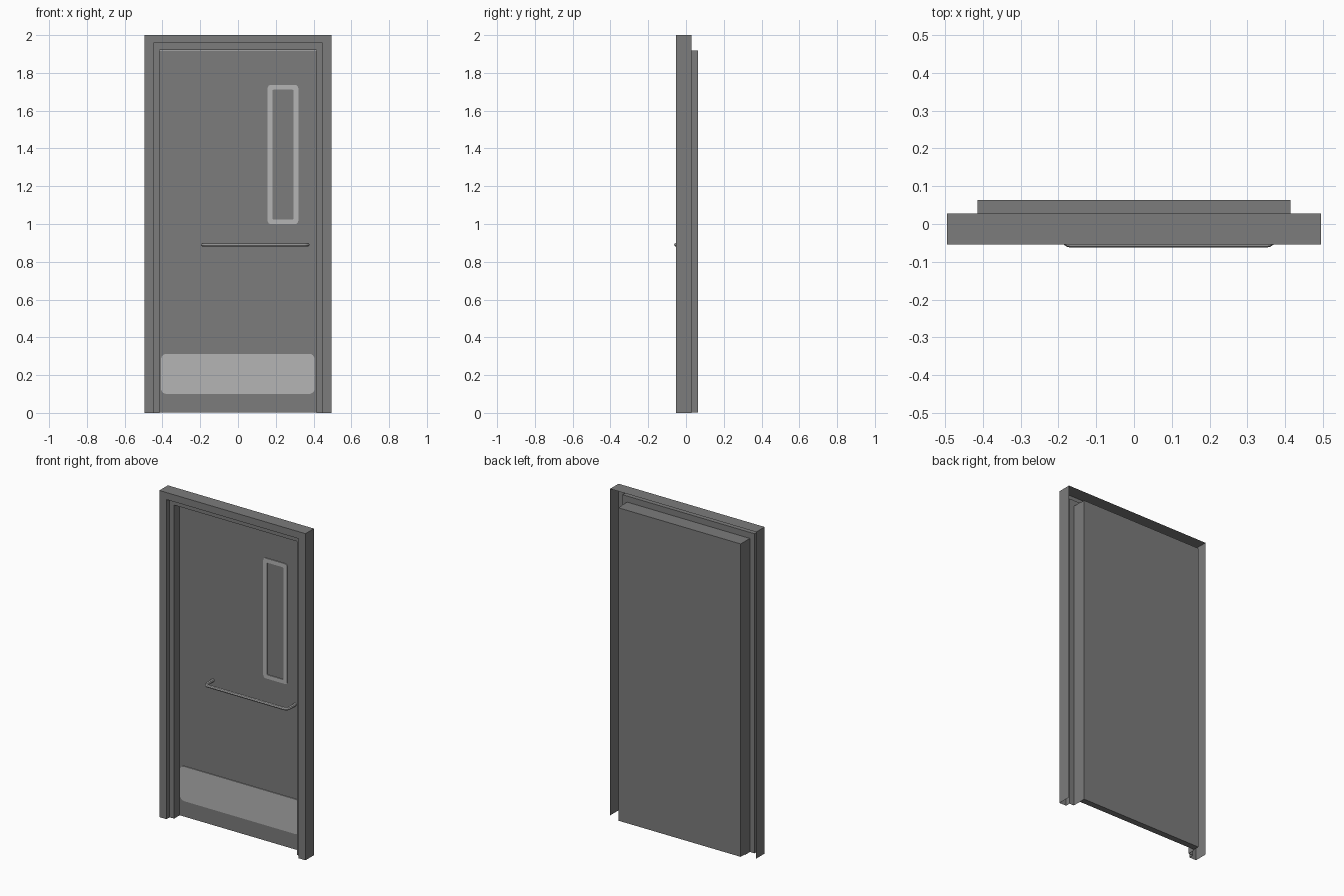
import bpy, bmesh, math

if "Cube" in bpy.data.objects:
    bpy.data.objects.remove(bpy.data.objects["Cube"])


def material(name, v):
    m = bpy.data.materials.new(name)
    m.diffuse_color = (v, v, v, 1)
    m.use_nodes = True
    m.node_tree.nodes["Principled BSDF"].inputs["Base Color"].default_value = m.diffuse_color
    return m


DARK = material("dark grey paint", 0.2)
LIGHT = material("light grey metal", 0.46)

SLAB_FRONT, SLAB_BACK = 0.025, 0.063


def finish(name, bm, mat):
    me = bpy.data.meshes.new(name)
    bm.to_mesh(me)
    bm.free()
    me.materials.append(mat)
    ob = bpy.data.objects.new(name, me)
    bpy.context.collection.objects.link(ob)
    return ob


def rounded(x0, x1, z0, z1, r, steps=4):
    """Rounded rectangle outline in the xz plane, counter-clockwise from the front."""
    pts = []
    corners = [(x1 - r, z0 + r, -90), (x1 - r, z1 - r, 0),
               (x0 + r, z1 - r, 90), (x0 + r, z0 + r, 180)]
    for cx, cz, a0 in corners:
        for i in range(steps + 1):
            a = math.radians(a0 + 90 * i / steps)
            pts.append((cx + r * math.cos(a), cz + r * math.sin(a)))
    return pts


def plate(name, outer, inner, thick, mat):
    """Thin plate on the door front, with an optional opening."""
    bm = bmesh.new()
    loops = []
    for pts in ([outer, inner] if inner else [outer]):
        loops.append([[bm.verts.new((x, y, z)) for x, z in pts]
                      for y in (SLAB_FRONT - thick, SLAB_FRONT)])
    n = len(outer)
    for front, back in loops:
        for i in range(n):
            j = (i + 1) % n
            bm.faces.new((front[i], back[i], back[j], front[j]))
    if inner:
        for k in (0, 1):
            a, b = loops[0][k], loops[1][k]
            for i in range(n):
                j = (i + 1) % n
                bm.faces.new((a[i], a[j], b[j], b[i]))
    else:
        bm.faces.new(loops[0][0])
        bm.faces.new(loops[0][1][::-1])
    bmesh.ops.recalc_face_normals(bm, faces=bm.faces)
    return finish(name, bm, mat)


# Door frame: folded sheet profile (half width, height, y) swept up, across and down
profile = [(0.495, 2.0, 0.028), (0.495, 2.0, -0.054), (0.447, 1.957, -0.054),
           (0.447, 1.957, -0.024), (0.416, 1.92, -0.024), (0.416, 1.92, 0.028)]
bm = bmesh.new()
rows = [[bm.verts.new(p) for p in ((-w, y, 0), (-w, y, h), (w, y, h), (w, y, 0))]
        for w, h, y in profile]
for a, b in zip(rows, rows[1:]):
    for i in range(3):
        bm.faces.new((a[i], a[i + 1], b[i + 1], b[i]))
finish("door_frame", bm, DARK)

# Door slab
bm = bmesh.new()
bmesh.ops.create_cube(bm, size=1)
for v in bm.verts:
    v.co = (v.co.x * 0.829,
            SLAB_BACK if v.co.y > 0 else SLAB_FRONT,
            1.919 if v.co.z > 0 else 0.003)
finish("door_slab", bm, DARK)

# Kick plate and window trim
plate("kick_plate", rounded(-0.408, 0.406, 0.10, 0.313, 0.03), None, 0.005, LIGHT)
plate("window_trim", rounded(0.157, 0.319, 1.0, 1.736, 0.016),
      rounded(0.182, 0.294, 1.024, 1.711, 0.006), 0.005, LIGHT)

# Push bar: round tube with bent ends running back to the slab
cu = bpy.data.curves.new("push_bar", 'CURVE')
cu.dimensions = '3D'
cu.bevel_depth = 0.0095
cu.bevel_resolution = 2
cu.use_fill_caps = True
cx, half, y_bar, bend = 0.0915, 0.278, -0.053, 0.02
side = [(half, SLAB_FRONT + 0.003)]
for i in range(5):
    a = math.radians(90 * i / 4)
    side.append((half - bend + bend * math.cos(a), y_bar + bend - bend * math.sin(a)))
path = [(cx - x, y) for x, y in side] + [(cx + x, y) for x, y in reversed(side)]
sp = cu.splines.new('POLY')
sp.points.add(len(path) - 1)
for p, (x, y) in zip(sp.points, path):
    p.co = (x, y, 0.89, 1)
cu.materials.append(LIGHT)
bar = bpy.data.objects.new("push_bar", cu)
bpy.context.collection.objects.link(bar)
bpy.context.view_layer.objects.active = bar
bar.select_set(True)
bpy.ops.object.convert(target='MESH')
bpy.ops.object.shade_smooth_by_angle(angle=math.radians(40))
